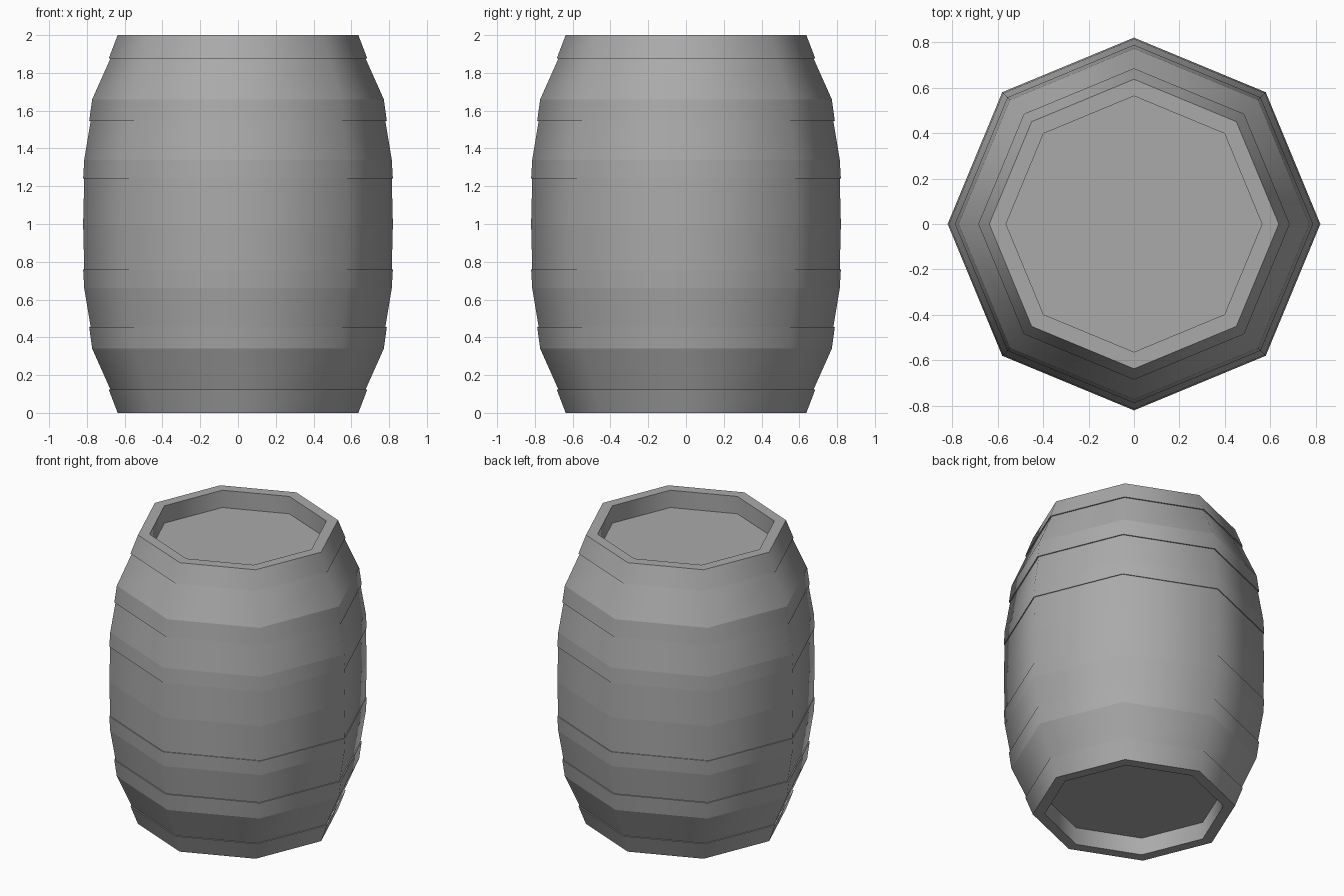
import bpy
import bmesh
from math import cos, sin, pi

if "Cube" in bpy.data.objects:
    bpy.data.objects.remove(bpy.data.objects["Cube"])

SIDES = 8
HEIGHT = 2.0

grey = bpy.data.materials.new("plain_grey")
grey.use_nodes = True
colour = (0.4, 0.4, 0.4, 1)
grey.diffuse_color = colour
grey.node_tree.nodes["Principled BSDF"].inputs["Base Color"].default_value = colour


def ring(bm, r, z):
    return [bm.verts.new((r * cos(2 * pi * i / SIDES), r * sin(2 * pi * i / SIDES), z))
            for i in range(SIDES)]


def finish(bm, name):
    # Smooth around the barrel, crisp along every level edge
    for f in bm.faces:
        f.smooth = True
    for e in bm.edges:
        a, b = e.verts
        if abs(a.co.z - b.co.z) < 1e-5:
            e.smooth = False
    mesh = bpy.data.meshes.new(name)
    bm.to_mesh(mesh)
    bm.free()
    mesh.materials.append(grey)
    obj = bpy.data.objects.new(name, mesh)
    bpy.context.collection.objects.link(obj)


def lathe(name, profile):
    bm = bmesh.new()
    rings = [ring(bm, r, z) for r, z in profile]
    for low, high in zip(rings, rings[1:]):
        for i in range(SIDES):
            j = (i + 1) % SIDES
            bm.faces.new((low[i], low[j], high[j], high[i]))
    finish(bm, name)


def head(name, r, z, up):
    bm = bmesh.new()
    verts = ring(bm, r, z)
    bm.faces.new(verts if up else verts[::-1])
    finish(bm, name)


# Upper half from the belly up: each hoop overhangs the staves at its lower edge
upper = [(0.814, 1.24), (0.82, 1.24), (0.814, 1.34),
         (0.78, 1.545), (0.788, 1.545), (0.772, 1.66),
         (0.676, 1.875), (0.685, 1.875), (0.637, HEIGHT),
         (0.563, HEIGHT), (0.563, 1.88)]
lower = [(r, HEIGHT - z) for r, z in reversed(upper)]

lathe("barrel_staves_and_hoops", lower + [(0.82, 1.0)] + upper)
head("top_head", 0.563, 1.88, True)
head("bottom_head", 0.563, HEIGHT - 1.88, False)
